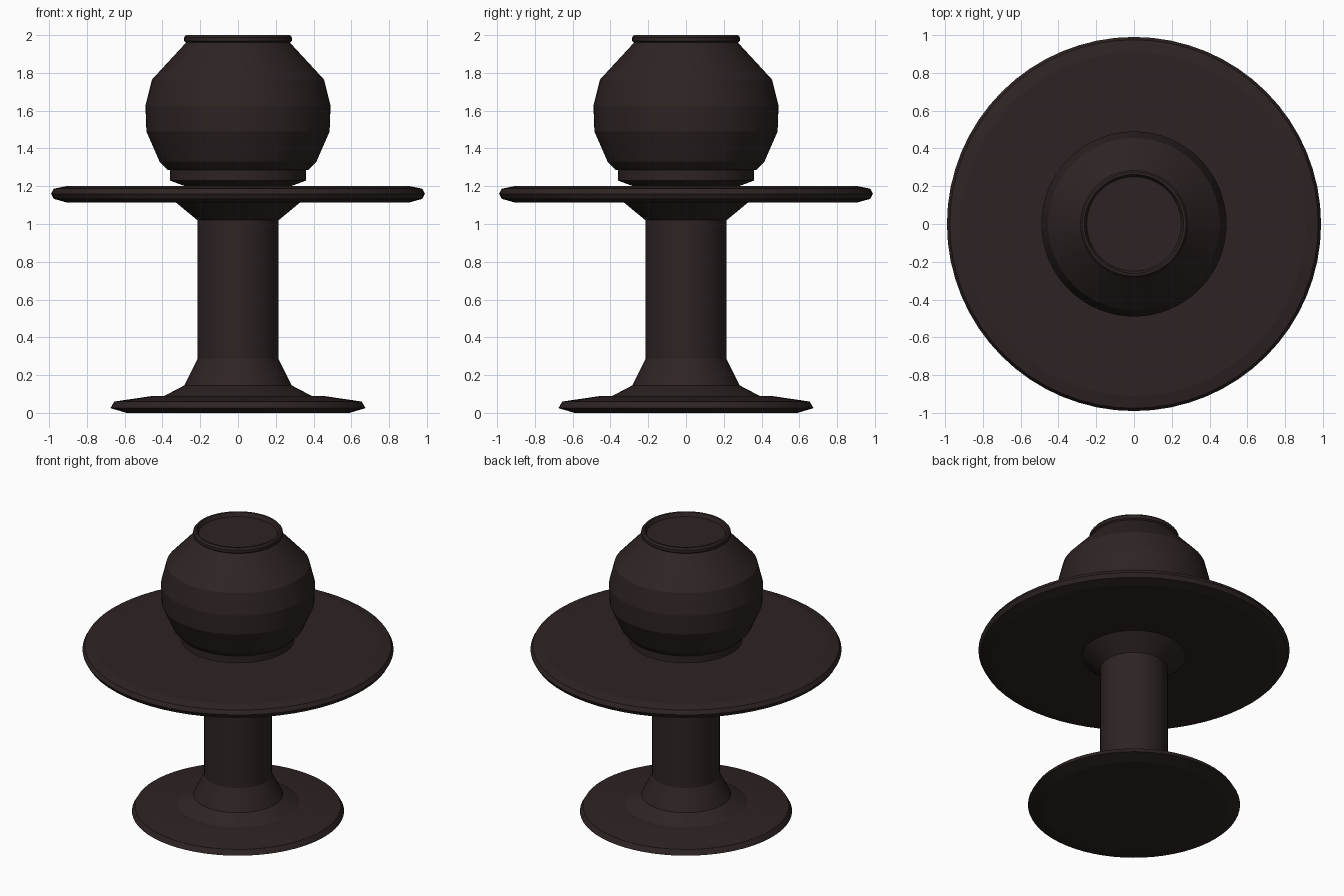
import bpy
import bmesh
from math import cos, sin, tau, radians

SEGMENTS = 64

cube = bpy.data.objects.get("Cube")
if cube:
    bpy.data.objects.remove(cube, do_unlink=True)

# Single dark brown finish
color = (0.027, 0.017, 0.017, 1)
brown = bpy.data.materials.new("dark_brown")
brown.use_nodes = True
brown.diffuse_color = color
shader = brown.node_tree.nodes["Principled BSDF"]
shader.inputs["Base Color"].default_value = color
shader.inputs["Roughness"].default_value = 0.6


def lathe(name, profile, cap_start=False, cap_end=False):
    """Turn (radius, height) points, listed upward along the outside."""
    bm = bmesh.new()
    angles = [tau * i / SEGMENTS for i in range(SEGMENTS)]
    rings = [[bm.verts.new((r * cos(a), r * sin(a), z)) for a in angles]
             for r, z in profile]
    for low, high in zip(rings, rings[1:]):
        for i in range(SEGMENTS):
            j = (i + 1) % SEGMENTS
            bm.faces.new((low[i], low[j], high[j], high[i]))
    if cap_start:
        bm.faces.new(rings[0][::-1])
    if cap_end:
        bm.faces.new(rings[-1])
    mesh = bpy.data.meshes.new(name)
    bm.to_mesh(mesh)
    bm.free()
    mesh.materials.append(brown)
    obj = bpy.data.objects.new(name, mesh)
    bpy.context.collection.objects.link(obj)
    # Smooth around the turning, crisp between profile bands
    bpy.ops.object.select_all(action="DESELECT")
    obj.select_set(True)
    bpy.context.view_layer.objects.active = obj
    bpy.ops.object.shade_smooth_by_angle(angle=radians(10))
    return obj


# Foot with its flared shoulder
lathe("base", [(0.59, 0), (0.675, 0.025), (0.655, 0.06), (0.45, 0.09),
               (0.39, 0.09), (0.285, 0.145), (0.215, 0.285)], cap_start=True)

# Straight column
lathe("stem", [(0.215, 0.285), (0.215, 1.02)])

# Wide disc with the conical collar beneath it
lathe("plate", [(0.215, 1.02), (0.33, 1.115), (0.91, 1.115), (0.975, 1.133),
                (0.99, 1.16), (0.975, 1.187), (0.91, 1.2), (0.28, 1.2)])

# Round bowl on a short ring
lathe("bowl", [(0.28, 1.2), (0.36, 1.23), (0.36, 1.285), (0.37, 1.285),
               (0.415, 1.33), (0.485, 1.49), (0.49, 1.625), (0.455, 1.765),
               (0.275, 1.96)])

# Lip and shallow recessed top
lathe("rim", [(0.275, 1.96), (0.285, 1.968), (0.285, 1.988), (0.275, 2),
              (0.262, 2), (0.25, 1.975)], cap_end=True)
